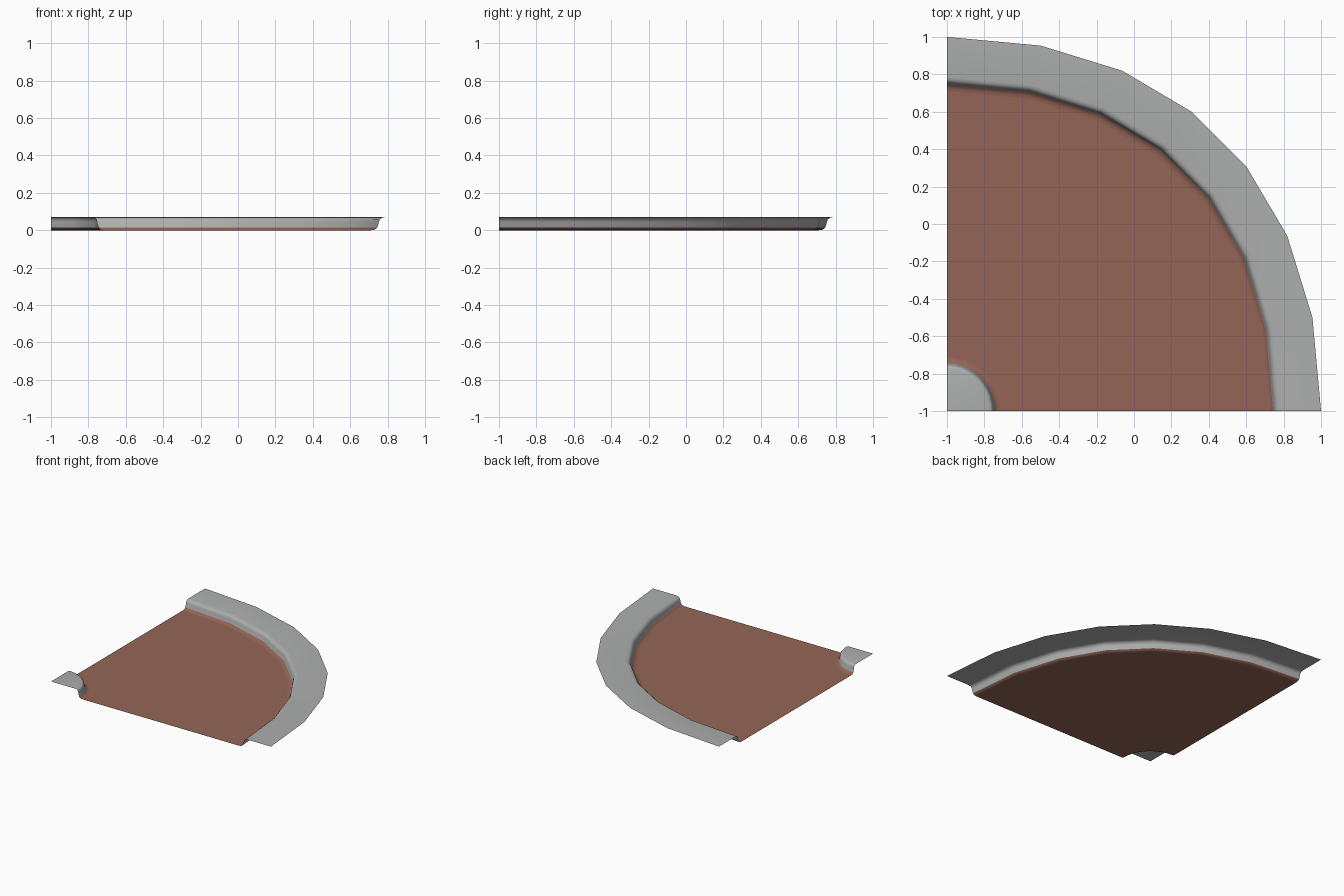
import bpy, bmesh, math
from mathutils import Vector

cube = bpy.data.objects.get("Cube")
if cube:
    bpy.data.objects.remove(cube, do_unlink=True)


def make_material(name, rgb):
    mat = bpy.data.materials.new(name)
    mat.use_nodes = True
    mat.diffuse_color = (*rgb, 1)
    mat.node_tree.nodes["Principled BSDF"].inputs["Base Color"].default_value = (*rgb, 1)
    return mat


GRAY = make_material("stone gray", (0.42, 0.43, 0.425))
BROWN = make_material("dirt brown", (0.30, 0.13, 0.095))
CORNER = Vector((-1, -1, 0))
HIGH, SEAM = 0.07, 0.014


def arc(radius, z, handle, segments):
    """Quarter bend around the corner, drawn as a cubic curve."""
    points = []
    for i in range(segments + 1):
        t = i / segments
        s = 1 - t
        a, b, c, d = s**3, 3 * s * s * t, 3 * s * t * t, t**3
        x = b * handle + c + d
        y = a + b + c * handle
        points.append(CORNER + Vector((x * radius, y * radius, z)))
    return points


def finish(name, bm, mat):
    bmesh.ops.remove_doubles(bm, verts=bm.verts, dist=1e-5)
    bm.normal_update()
    down = [f for f in bm.faces if f.normal.z < 0]
    bmesh.ops.reverse_faces(bm, faces=down)
    mesh = bpy.data.meshes.new(name)
    bm.to_mesh(mesh)
    bm.free()
    mesh.materials.append(mat)
    obj = bpy.data.objects.new(name, mesh)
    bpy.context.collection.objects.link(obj)
    bpy.ops.object.select_all(action="DESELECT")
    obj.select_set(True)
    bpy.context.view_layer.objects.active = obj
    bpy.ops.object.shade_smooth_by_angle(angle=math.radians(45))


def swept_sheet(name, profile, bend, mat):
    """Sweep a radius/height profile around the bend."""
    bm = bmesh.new()
    rings = [[bm.verts.new(p) for p in arc(r, z, *bend)] for r, z in profile]
    for lower, upper in zip(rings, rings[1:]):
        for i in range(len(lower) - 1):
            bm.faces.new((lower[i], lower[i + 1], upper[i + 1], upper[i]))
    finish(name, bm, mat)


OUTER = (0.6175, 7)
INNER = (0.5523, 10)

# Outer bank: flat verge, rounded lip and wall
swept_sheet("outer_bank", [(2, HIGH), (1.785, HIGH), (1.77, 0.067), (1.758, 0.057),
                           (1.753, 0.045), (1.75, 0.03), (1.744, SEAM)], OUTER, GRAY)
swept_sheet("outer_floor_fillet", [(1.744, SEAM), (1.735, 0.006), (1.725, 0.002),
                                   (1.71, 0)], OUTER, BROWN)

# Inner corner bank
swept_sheet("inner_bank", [(0, HIGH), (0.225, HIGH), (0.237, 0.067), (0.245, 0.057),
                           (0.248, 0.045), (0.251, 0.03), (0.256, SEAM)], INNER, GRAY)
swept_sheet("inner_floor_fillet", [(0.256, SEAM), (0.264, 0.006), (0.273, 0.002),
                                   (0.288, 0)], INNER, BROWN)

# Sunken floor between the two banks
bm = bmesh.new()
outline = arc(1.71, 0, *OUTER) + arc(0.288, 0, *INNER)[::-1]
bm.faces.new([bm.verts.new(p) for p in outline])
finish("floor", bm, BROWN)
